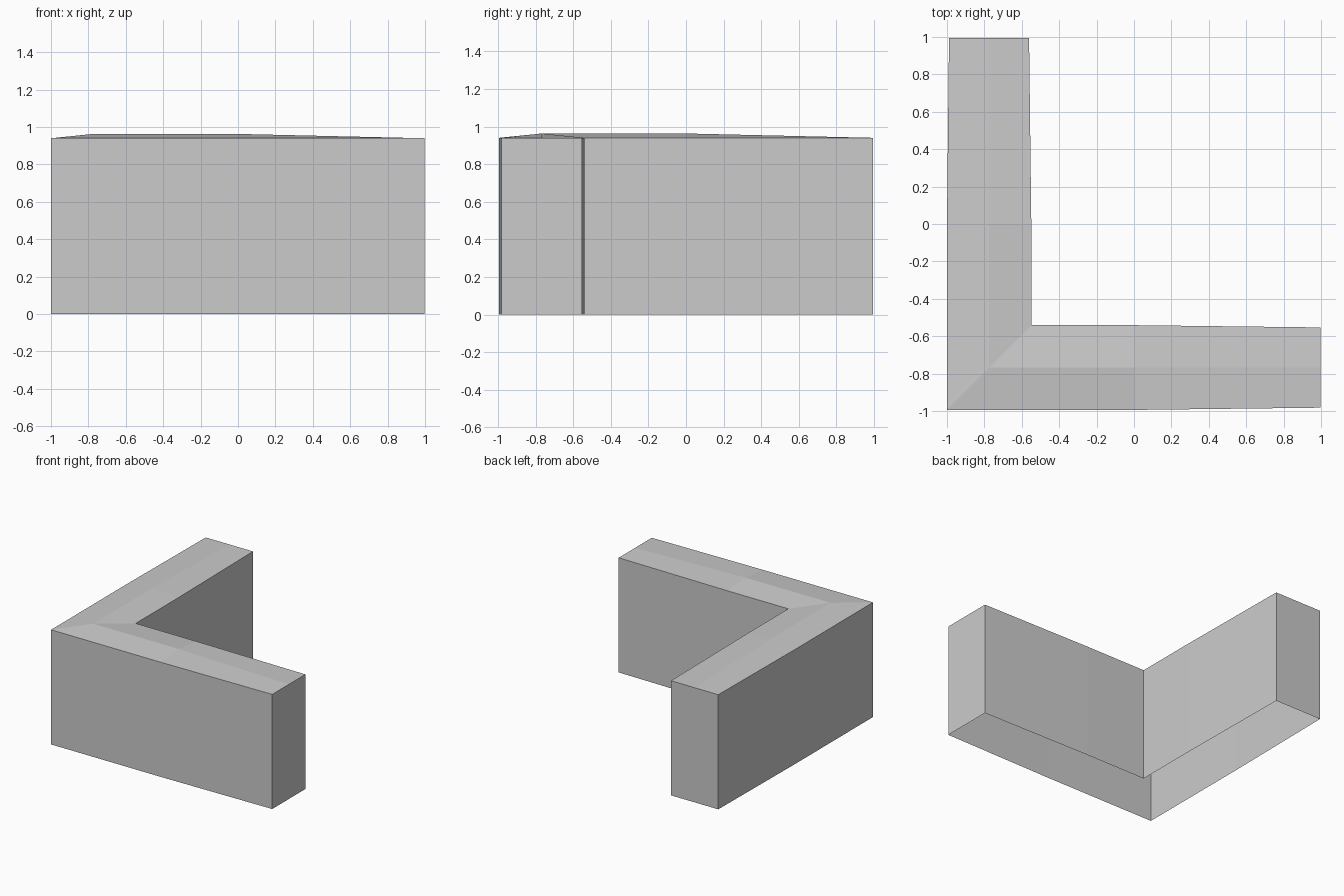
import bpy
import bmesh

cube = bpy.data.objects.get("Cube")
if cube:
    bpy.data.objects.remove(cube, do_unlink=True)

grey = bpy.data.materials.new("plain grey")
grey.use_nodes = True
colour = (0.6, 0.6, 0.6, 1)
grey.diffuse_color = colour
grey.node_tree.nodes["Principled BSDF"].inputs["Base Color"].default_value = colour

EAVE, RIDGE = 0.94, 0.963

# Plan stations from one arm's end, round the corner, to the other arm's end:
# outer, ridge and inner plan points, then ridge height
stations = [
    ((0.998, -0.982), (0.998, -0.767), (0.998, -0.553), EAVE),
    ((0.0, -0.994), (0.0, -0.767), (0.0, -0.541), RIDGE),
    ((-1.0, -0.994), (-0.775, -0.767), (-0.549, -0.541), RIDGE),
    ((-1.0, 0.0), (-0.775, 0.0), (-0.549, 0.0), RIDGE),
    ((-0.989, 0.995), (-0.775, 0.995), (-0.561, 0.995), EAVE),
]

bm = bmesh.new()


def section(outer, ridge, inner, top):
    """One cross-section: up the outer wall, over the ridge, down the inner wall."""
    points = [(*outer, 0), (*outer, EAVE), (*ridge, top), (*inner, EAVE), (*inner, 0)]
    return [bm.verts.new(p) for p in points]


# Walls and roof slopes, open underneath
rings = [section(*s) for s in stations]
for a, b in zip(rings, rings[1:]):
    for i in range(len(a) - 1):
        bm.faces.new((a[i], b[i], b[i + 1], a[i + 1]))

# End walls
for ring in (rings[0], rings[-1]):
    bm.faces.new(ring)

bmesh.ops.recalc_face_normals(bm, faces=bm.faces)
mesh = bpy.data.meshes.new("corner_wall")
bm.to_mesh(mesh)
bm.free()
mesh.materials.append(grey)
wall = bpy.data.objects.new("corner_wall", mesh)
bpy.context.collection.objects.link(wall)
